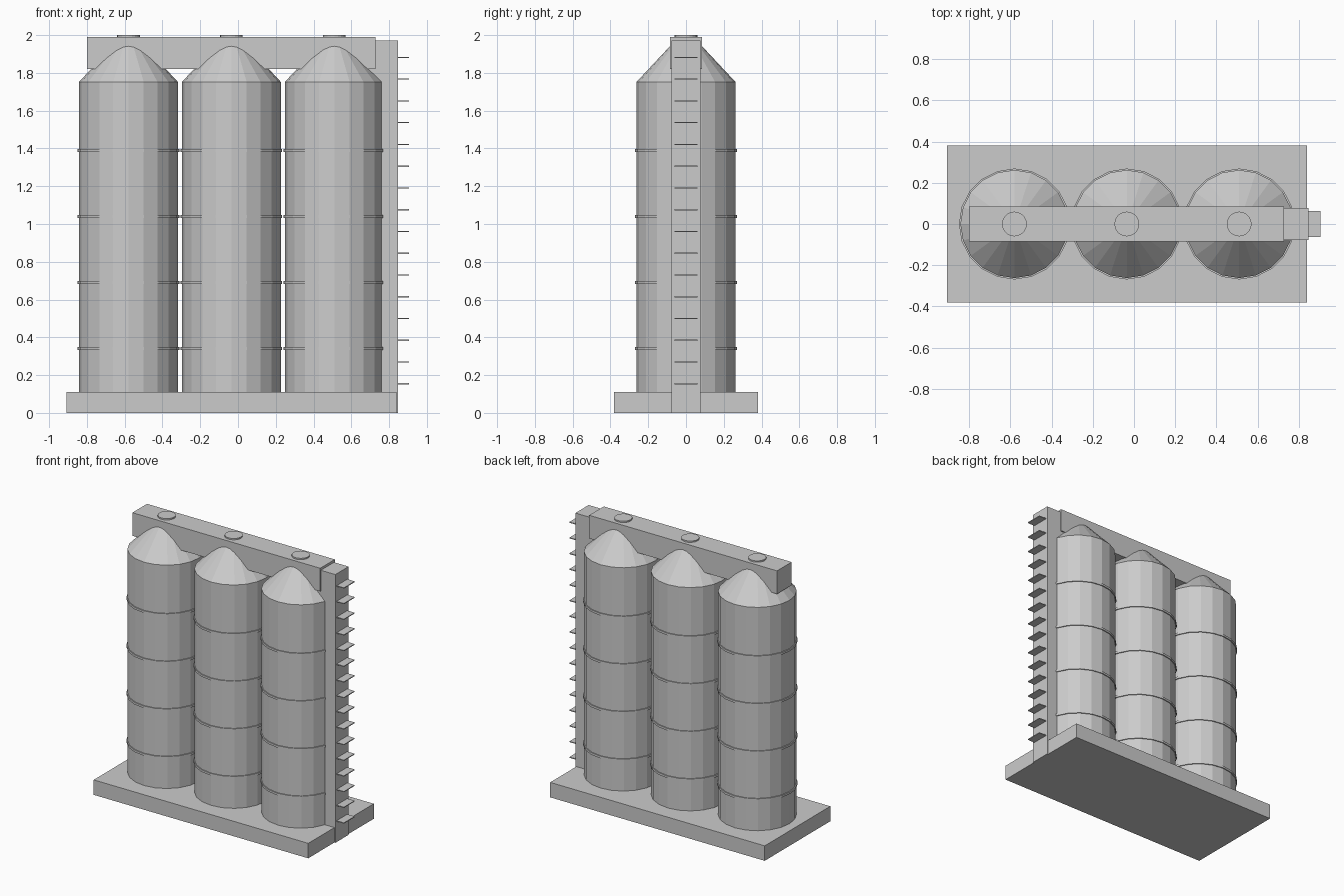
import bpy, bmesh
from math import cos, sin, pi

if "Cube" in bpy.data.objects:
    bpy.data.objects.remove(bpy.data.objects["Cube"])

SIDES = 20
SILO_X = (-0.58, -0.035, 0.51)


def make_object(name, bm):
    bmesh.ops.recalc_face_normals(bm, faces=bm.faces)
    mesh = bpy.data.meshes.new(name)
    bm.to_mesh(mesh)
    bm.free()
    obj = bpy.data.objects.new(name, mesh)
    bpy.context.collection.objects.link(obj)
    return obj


def box(name, x0, x1, half_y, z0, z1):
    bm = bmesh.new()
    bmesh.ops.create_cube(bm, size=1)
    for v in bm.verts:
        v.co = (x1 if v.co.x > 0 else x0,
                half_y if v.co.y > 0 else -half_y,
                z1 if v.co.z > 0 else z0)
    return make_object(name, bm)


def lathe(name, x, profile, sides=SIDES):
    """Stack rings of (radius, z) and close both ends."""
    bm = bmesh.new()
    rings = [[bm.verts.new((x + r * cos(2 * pi * i / sides),
                            r * sin(2 * pi * i / sides), z))
              for i in range(sides)] for r, z in profile]
    for a, b in zip(rings, rings[1:]):
        for i in range(sides):
            j = (i + 1) % sides
            bm.faces.new((a[i], a[j], b[j], b[i]))
    bm.faces.new(rings[0][::-1])
    bm.faces.new(rings[-1])
    return make_object(name, bm)


# Foundation slab
box("foundation", -0.907, 0.838, 0.381, 0, 0.11)

# Silos: body with conical roof, hoops and filler cap
for n, x in enumerate(SILO_X, 1):
    lathe(f"silo_{n}", x, [(0.262, 0.1), (0.262, 1.752), (0.06, 1.968)])
    for k in range(4):
        z = 0.34 + 0.35 * k
        lathe(f"silo_{n}_hoop_{k + 1}", x, [(0.269, z - 0.008), (0.269, z + 0.008)])
    lathe(f"silo_{n}_cap", x, [(0.06, 1.95), (0.06, 2.0)])

# Overhead conveyor and elevator leg
box("conveyor", -0.80, 0.728, 0.085, 1.82, 1.99)
box("elevator_leg", 0.69, 0.846, 0.077, 0, 1.972)

# Ladder rungs on the elevator leg
for k in range(16):
    z = 0.154 + 0.1152 * k
    box(f"rung_{k + 1}", 0.83, 0.905, 0.062, z - 0.003, z + 0.003)
